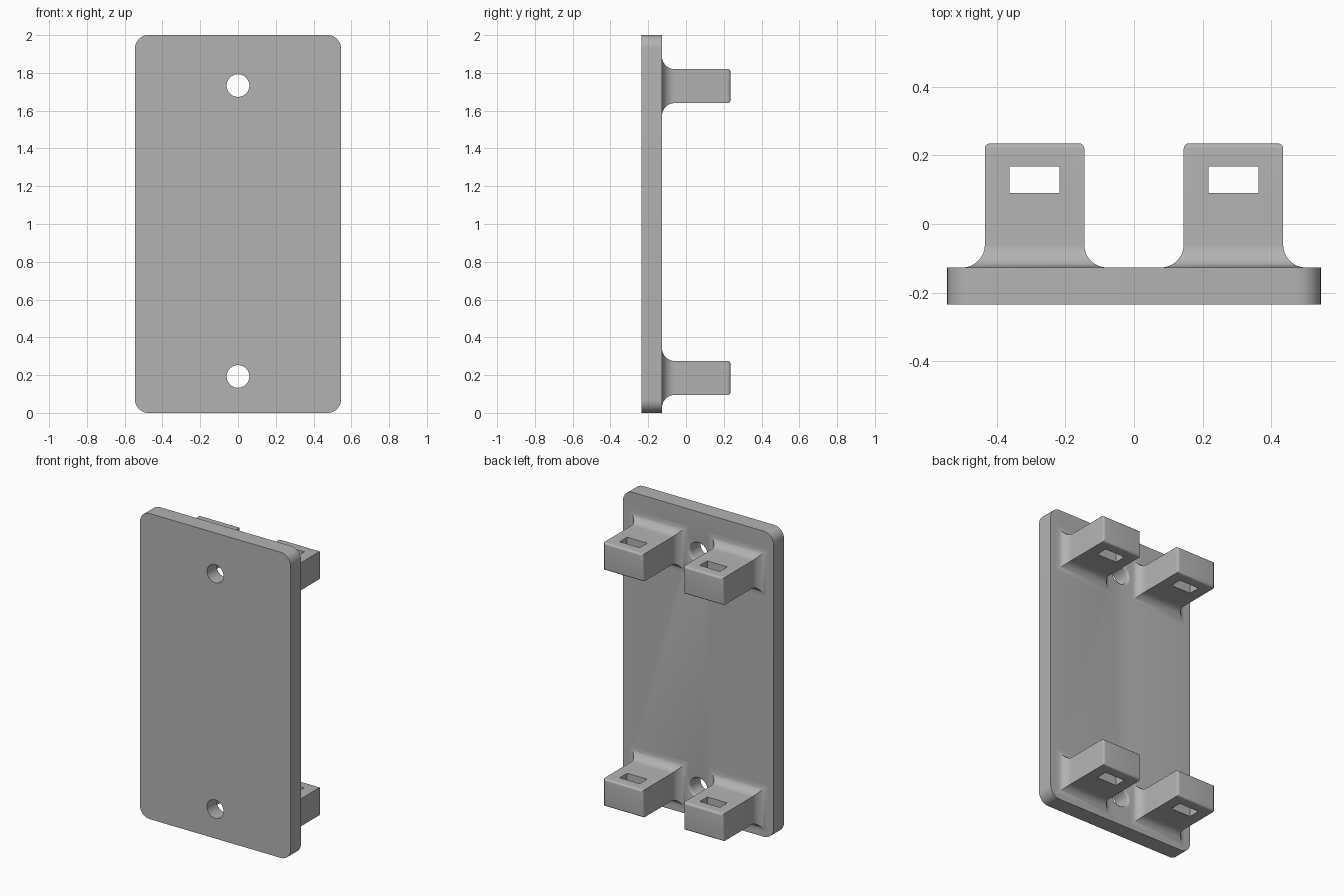
import bpy, bmesh, math
from mathutils import Matrix

cube = bpy.data.objects.get("Cube")
if cube:
    bpy.data.objects.remove(cube, do_unlink=True)

grey = bpy.data.materials.new("grey plastic")
grey.use_nodes = True
COLOUR = (0.45, 0.45, 0.45, 1)
grey.diffuse_color = COLOUR
grey.node_tree.nodes["Principled BSDF"].inputs["Base Color"].default_value = COLOUR

FRONT, BACK, TAB_END = -0.235, -0.127, 0.235
HALF_W, CORNER = 0.545, 0.07
FILLET, ROUND = 0.067, 0.015
TAB_X, TAB_HALF_W, TAB_HALF_H = 0.29, 0.145, 0.09
TAB_HEIGHTS = (0.185, 1.73)
HOLE_HEIGHTS = (0.193, 1.733)


def loft(name, sections):
    """Skin closed rings of equal length and cap both ends."""
    bm = bmesh.new()
    rings = [[bm.verts.new(p) for p in ring] for ring in sections]
    n = len(rings[0])
    for a, b in zip(rings, rings[1:]):
        for i in range(n):
            bm.faces.new((a[i], a[(i + 1) % n], b[(i + 1) % n], b[i]))
    bm.faces.new(rings[0])
    bm.faces.new(rings[-1])
    bmesh.ops.recalc_face_normals(bm, faces=bm.faces)
    mesh = bpy.data.meshes.new(name)
    bm.to_mesh(mesh)
    bm.free()
    mesh.materials.append(grey)
    obj = bpy.data.objects.new(name, mesh)
    bpy.context.collection.objects.link(obj)
    return obj


def cut(obj, cutter):
    cutter.hide_render = True
    mod = obj.modifiers.new("cut", 'BOOLEAN')
    mod.operation, mod.solver, mod.object = 'DIFFERENCE', 'EXACT', cutter
    bpy.context.view_layer.objects.active = obj
    bpy.ops.object.modifier_apply(modifier=mod.name)
    bpy.data.objects.remove(cutter, do_unlink=True)


def smooth(obj):
    bpy.ops.object.select_all(action='DESELECT')
    obj.select_set(True)
    bpy.context.view_layer.objects.active = obj
    bpy.ops.object.shade_smooth_by_angle(angle=math.radians(30))


def arc(steps):
    return [math.pi / 2 * i / steps for i in range(steps + 1)]


# Plate with rounded corners
def plate_ring(y):
    ring = []
    for k, (sx, sz) in enumerate(((1, 1), (-1, 1), (-1, -1), (1, -1))):
        for a in arc(10):
            t = a + k * math.pi / 2
            ring.append((sx * (HALF_W - CORNER) + CORNER * math.cos(t), y,
                         1 + sz * (1 - CORNER) + CORNER * math.sin(t)))
    return ring


plate = loft("back_plate", [plate_ring(FRONT), plate_ring(BACK)])


# Screw holes, eased at the rear edge
def circle(r, y, z, n=48):
    return [(r * math.cos(2 * math.pi * i / n), y, z + r * math.sin(2 * math.pi * i / n))
            for i in range(n)]


for z in HOLE_HEIGHTS:
    rings = [circle(0.06, FRONT - 0.05, z)]
    rings += [circle(0.06 + ROUND * (1 - math.cos(a)), BACK - ROUND + ROUND * math.sin(a), z)
              for a in arc(5)]
    rings.append(circle(0.06 + ROUND, BACK + 0.05, z))
    cut(plate, loft("hole_cutter", rings))
smooth(plate)


# Tabs: fillet at the root, rounded end, slot through the height
def tab_ring(x, z, y, grow):
    w, h = TAB_HALF_W + grow, TAB_HALF_H + grow
    return [(x + sx * w, y, z + sz * h) for sx, sz in ((1, 1), (-1, 1), (-1, -1), (1, -1))]


def make_tab(name, x, z):
    profile = [(BACK - 0.02, FILLET)]
    profile += [(BACK + FILLET * (1 - math.cos(a)), FILLET * (1 - math.sin(a))) for a in arc(12)]
    profile += [(TAB_END - ROUND + ROUND * math.sin(a), -ROUND * (1 - math.cos(a))) for a in arc(5)]
    tab = loft(name, [tab_ring(x, z, y, grow) for y, grow in profile])
    bm = bmesh.new()
    bmesh.ops.create_cube(bm, size=1, matrix=Matrix.Translation((x, 0.129, z))
                          @ Matrix.Diagonal((0.145, 0.077, 0.5, 1)))
    mesh = bpy.data.meshes.new("slot_cutter")
    bm.to_mesh(mesh)
    bm.free()
    mesh.materials.append(grey)
    cutter = bpy.data.objects.new("slot_cutter", mesh)
    bpy.context.collection.objects.link(cutter)
    cut(tab, cutter)
    smooth(tab)


for level, z in zip(("lower", "upper"), TAB_HEIGHTS):
    for side, sign in (("left", 1), ("right", -1)):
        make_tab(f"{level}_{side}_tab", sign * TAB_X, z)
